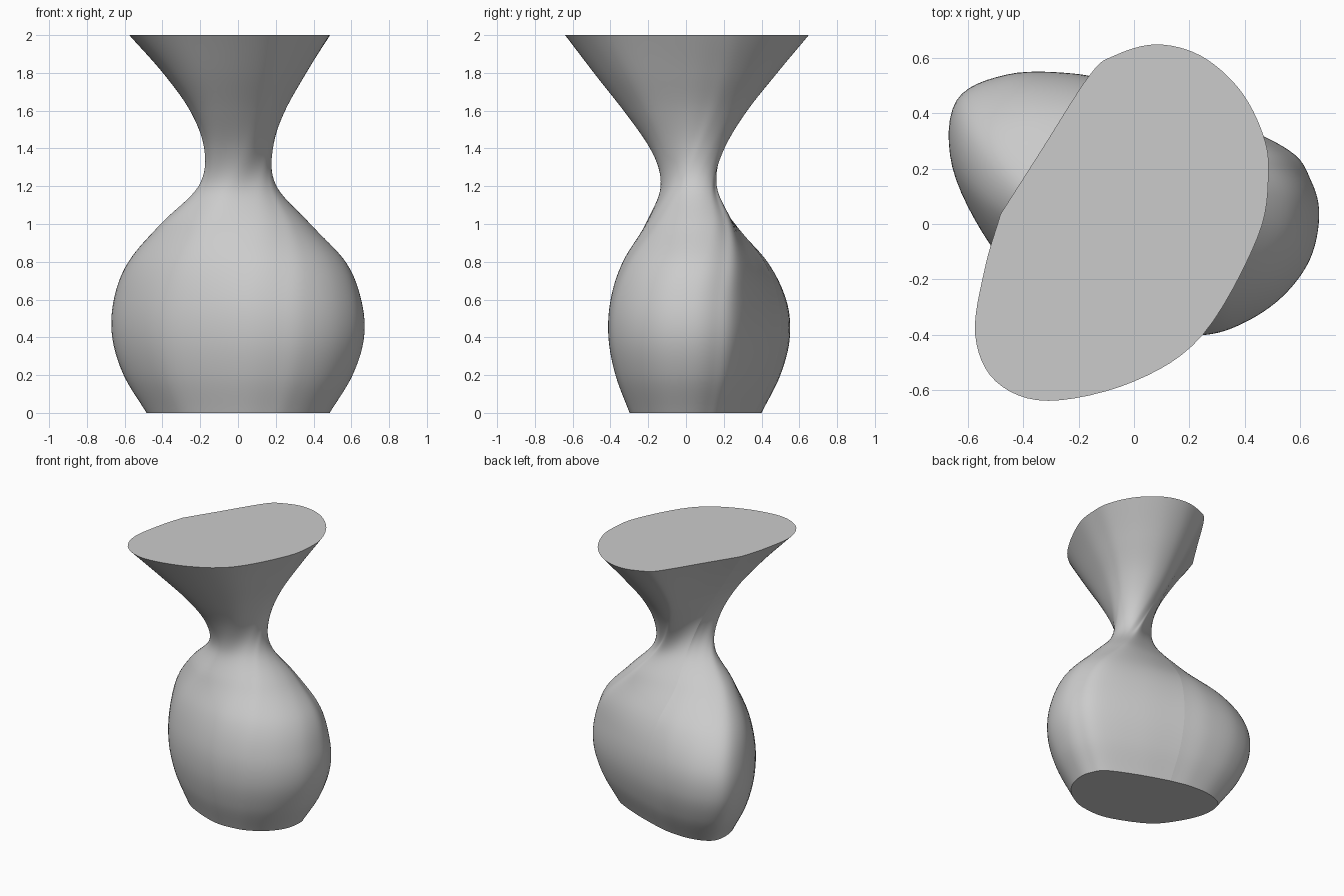
import bpy
import bmesh
from mathutils import Vector

if "Cube" in bpy.data.objects:
    bpy.data.objects.remove(bpy.data.objects["Cube"], do_unlink=True)

AROUND_STEPS = 6
HEIGHT_STEPS = 8
LEVEL_SPACING = 0.2

# Egg outlines, counter-clockwise, both starting at the creased seam point
belly_outline = [
    (-.02, .505), (-.22, .548), (-.46, .545), (-.645, .45),
    (-.66, .21), (-.525, -.07), (-.35, -.25), (0, -.4),
    (.25, -.405), (.4, -.36), (.54, -.265), (.64, -.13),
    (.674, .03), (.645, .155), (.56, .27), (.27, .405)]
rim_outline = [
    (-.483, .036), (-.54, -.16), (-.575, -.4), (-.5, -.57),
    (-.31, -.64), (0, -.57), (.25, -.4), (.447, -.05),
    (.487, .18), (.465, .33), (.38, .49), (.24, .61),
    (.08, .65), (-.07, .61), (-.16, .54), (-.34, .26)]

# Evenly spaced levels: belly weight, rim weight, sideways shift
levels = [
    (.72, 0, 0), (.9, 0, 0), (.99, 0, 0), (.965, .02, 0),
    (.815, .1, .01), (.5, .2, .015), (.2, .2, .02),
    (.045, .31, .02), (-.045, .5, .015), (-.05, .745, .01), (0, 1, 0)]


def smooth_path(points, steps):
    """Sample a smooth open curve passing through all the points."""
    pts = [Vector(p) for p in points]
    pts = [2 * pts[0] - pts[1]] + pts + [2 * pts[-1] - pts[-2]]
    samples = []
    for p, q, r, s in zip(pts, pts[1:], pts[2:], pts[3:]):
        for i in range(steps):
            t = i / steps
            samples.append(q + (r - p) * (t / 2)
                           + (2 * p - 5 * q + 4 * r - s) * (t * t / 2)
                           + (3 * q - p - 3 * r + s) * (t ** 3 / 2))
    samples.append(pts[-2])
    return samples


def closed_outline(points):
    """Smooth loop that keeps a corner at its first point."""
    return smooth_path(points + points[:1], AROUND_STEPS)[:-1]


def make_material(name, colour):
    mat = bpy.data.materials.new(name)
    mat.use_nodes = True
    mat.diffuse_color = colour
    for node in mat.node_tree.nodes:
        if node.type == "BSDF_PRINCIPLED":
            node.inputs["Base Color"].default_value = colour
    return mat


# Twisted vase body, lofted by blending the two outlines up the height
belly = closed_outline(belly_outline)
rim = closed_outline(rim_outline)
bm = bmesh.new()
rings = []
for i, (belly_weight, rim_weight, shift) in enumerate(smooth_path(levels, HEIGHT_STEPS)):
    z = i * LEVEL_SPACING / HEIGHT_STEPS
    ring = []
    for b, r in zip(belly, rim):
        p = b * belly_weight + r * rim_weight
        ring.append(bm.verts.new((p.x + shift, p.y, z)))
    rings.append(ring)

count = len(belly)
for lower, upper in zip(rings, rings[1:]):
    for j in range(count):
        k = (j + 1) % count
        face = bm.faces.new((lower[j], lower[k], upper[k], upper[j]))
        face.smooth = True

# Flat closing faces
caps = [bm.faces.new(list(reversed(rings[0]))), bm.faces.new(rings[-1])]
for cap in caps:
    for edge in cap.edges:
        edge.smooth = False

# Crease running up the seam
for lower, upper in zip(rings, rings[1:]):
    bm.edges.get((lower[0], upper[0])).smooth = False

mesh = bpy.data.meshes.new("vase_body")
bm.to_mesh(mesh)
bm.free()
mesh.materials.append(make_material("plain grey", (.6, .6, .6, 1)))
vase = bpy.data.objects.new("vase_body", mesh)
bpy.context.collection.objects.link(vase)
